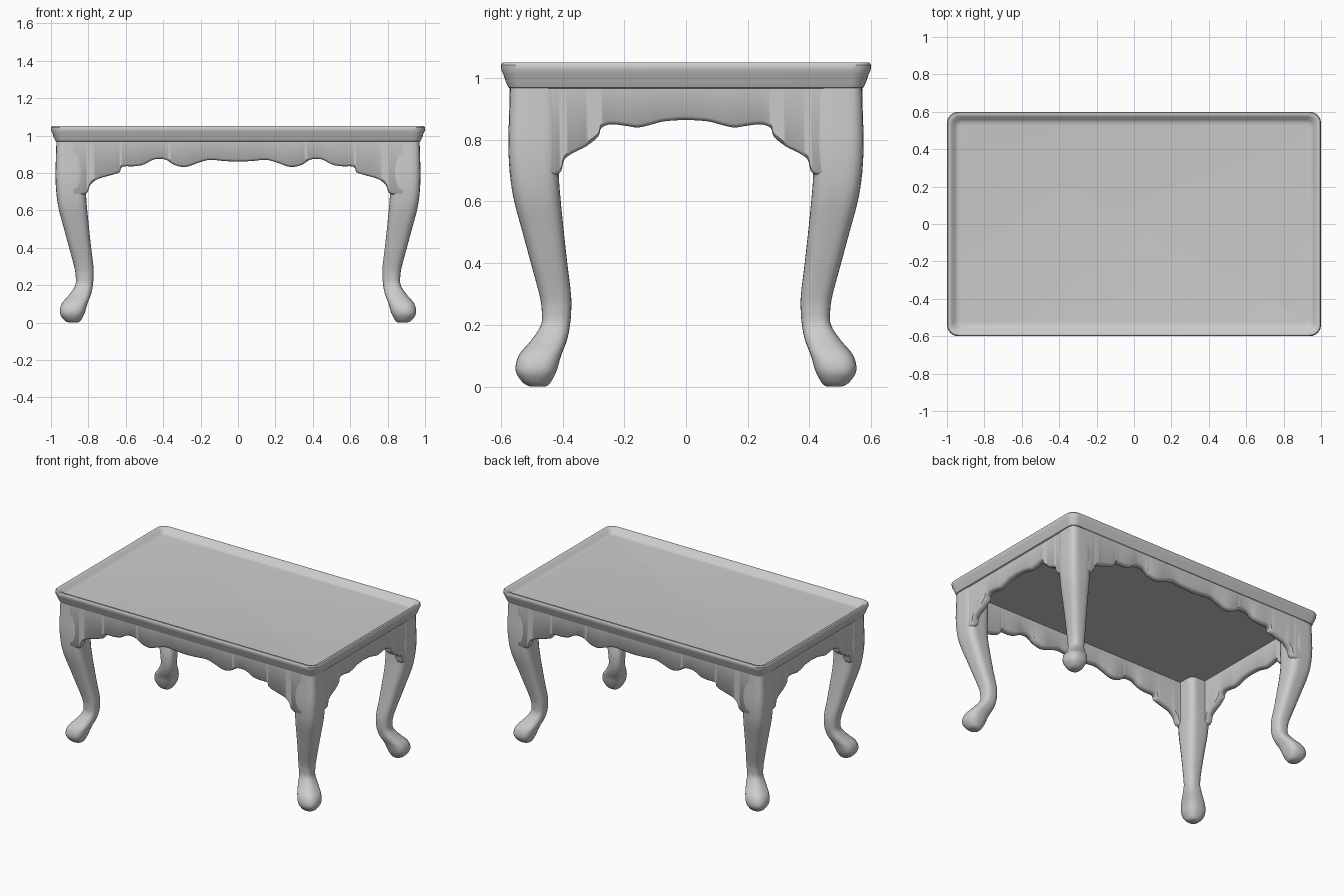
import bpy, bmesh, math
from mathutils import Vector

if "Cube" in bpy.data.objects:
    bpy.data.objects.remove(bpy.data.objects["Cube"])


def smooth_path(points, steps=5):
    """Catmull-Rom curve through tuples of any length."""
    p = [points[0]] + list(points) + [points[-1]]
    out = []
    for a, b, c, d in zip(p, p[1:], p[2:], p[3:]):
        for i in range(steps):
            t = i / steps
            out.append(tuple(
                0.5 * (2 * q + (r - o) * t + (2 * o - 5 * q + 4 * r - s) * t ** 2
                       + (3 * q - o - 3 * r + s) * t ** 3)
                for o, q, r, s in zip(a, b, c, d)))
    return out + [tuple(points[-1])]


def loft(name, rings, mirror=(False, False), angle=40):
    """Skin closed rings of equal length, cap both ends, mirror if asked."""
    bm = bmesh.new()
    rows = [[bm.verts.new(v) for v in ring] for ring in rings]
    n = len(rows[0])
    for a, b in zip(rows, rows[1:]):
        for i in range(n):
            j = (i + 1) % n
            bm.faces.new((a[i], a[j], b[j], b[i]))
    bm.faces.new(rows[0][::-1])
    bm.faces.new(rows[-1])
    bmesh.ops.recalc_face_normals(bm, faces=bm.faces[:])
    mesh = bpy.data.meshes.new(name)
    bm.to_mesh(mesh)
    bm.free()
    ob = bpy.data.objects.new(name, mesh)
    bpy.context.collection.objects.link(ob)
    if any(mirror):
        m = ob.modifiers.new("Mirror", 'MIRROR')
        m.use_axis = (mirror[0], mirror[1], False)
        m.use_mirror_merge = False
    bpy.ops.object.select_all(action='DESELECT')
    ob.select_set(True)
    bpy.context.view_layer.objects.active = ob
    bpy.ops.object.shade_smooth_by_angle(angle=math.radians(angle))
    return ob


def rounded_rect(inset, z, radius=0.06, seg=6):
    r = max(radius - inset * 0.6, 0.015)
    x, y = 1.0 - inset - r, 0.6 - inset - r
    ring = []
    for k, (sx, sy) in enumerate([(1, 1), (-1, 1), (-1, -1), (1, -1)]):
        for i in range(seg + 1):
            a = math.pi / 2 * (k + i / seg)
            ring.append((sx * x + r * math.cos(a), sy * y + r * math.sin(a), z))
    return ring


# Tray top with flared, raised rim: (inset, height)
tray = [(0.05, 0.985), (0.035, 0.965), (0.024, 0.97), (0.015, 0.99), (0.008, 1.012),
        (0.001, 1.026), (0.0, 1.043), (0.005, 1.05), (0.016, 1.05), (0.026, 1.045),
        (0.042, 1.025), (0.055, 1.017), (0.07, 1.015)]
loft("tray_top", [rounded_rect(i, z) for i, z in tray])


# Cabriole legs: (height, inner x, outer x, squareness); y follows 0.40 behind x
leg_rows = [(0.0, 0.855, 0.905, 2.2), (0.012, 0.84, 0.928, 2.4), (0.05, 0.82, 0.952, 2.6),
            (0.10, 0.805, 0.943, 2.7), (0.15, 0.786, 0.902, 2.7), (0.20, 0.776, 0.870, 2.7),
            (0.25, 0.772, 0.868, 2.7), (0.30, 0.773, 0.876, 2.8), (0.40, 0.785, 0.903, 3),
            (0.50, 0.796, 0.930, 3.3), (0.60, 0.806, 0.957, 3.6), (0.68, 0.812, 0.970, 4),
            (0.78, 0.812, 0.976, 4.5), (0.90, 0.812, 0.973, 5), (1.0, 0.812, 0.970, 5)]


def leg_ring(z, inner, outer, power, n=32):
    c, r = (inner + outer) / 2, (outer - inner) / 2
    ring = []
    for i in range(n):
        a = 2 * math.pi * i / n
        u, v = math.cos(a), math.sin(a)
        k = r / (abs(u) ** power + abs(v) ** power) ** (1 / power)
        ring.append((c + k * u, c - 0.40 + k * v, z))
    return ring


loft("legs", [leg_ring(*row) for row in smooth_path(leg_rows, 4)], (True, True), 60)


# Scalloped aprons: half of the lower edge as (distance from centre, height)
front_edge = [(0, 0.86), (0.08, 0.864), (0.15, 0.870), (0.21, 0.855), (0.28, 0.832),
              (0.34, 0.843), (0.39, 0.872), (0.45, 0.872), (0.50, 0.846), (0.55, 0.836),
              (0.61, 0.835), (0.628, 0.822), (0.635, 0.803), (0.69, 0.785), (0.75, 0.767),
              (0.79, 0.735), (0.812, 0.69), (0.88, 0.68)]
side_edge = [(0, 0.865), (0.07, 0.86), (0.11, 0.85), (0.155, 0.84), (0.20, 0.846),
             (0.245, 0.85), (0.275, 0.838), (0.285, 0.81), (0.325, 0.778), (0.365, 0.758),
             (0.395, 0.735), (0.412, 0.69), (0.48, 0.68)]


def apron_rings(edge, face, along_x):
    half = smooth_path(edge, 4)
    full = [(-s, z) for s, z in half[:0:-1]] + half
    rings = []
    for s, z in full:
        section = [(face, 1.0), (face, z + 0.012), (face - 0.012, z),
                   (face - 0.038, z), (face - 0.05, z + 0.012), (face - 0.05, 1.0)]
        rings.append([(s, d, h) if along_x else (d, s, h) for d, h in section])
    return rings


loft("front_back_aprons", apron_rings(front_edge, 0.573, True), (False, True), 50)
loft("side_aprons", apron_rings(side_edge, 0.968, False), (True, False), 50)
